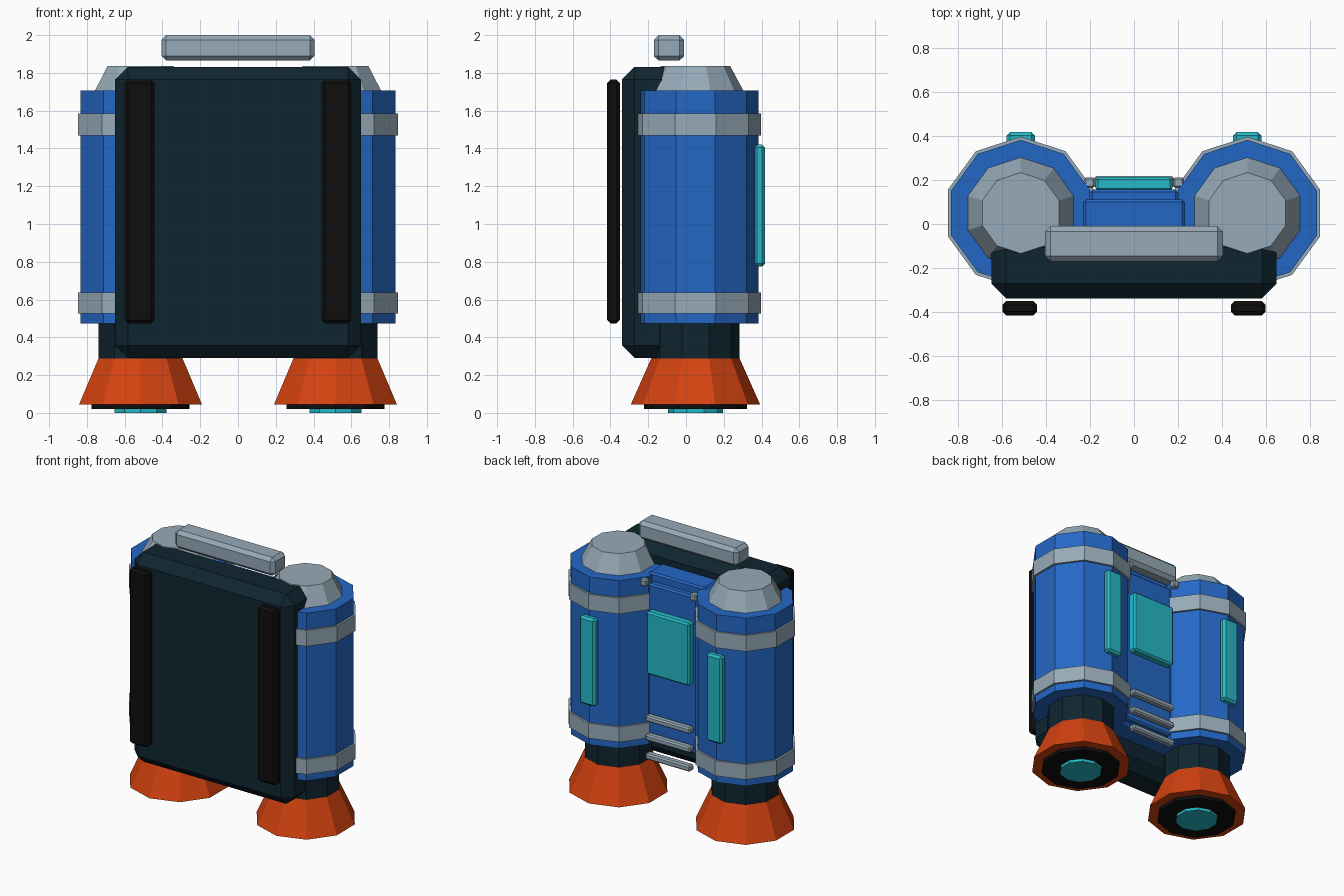
import bpy, bmesh, math

if "Cube" in bpy.data.objects:
    bpy.data.objects.remove(bpy.data.objects["Cube"])


def lin(c):
    c /= 255
    return c / 12.92 if c <= 0.04045 else ((c + 0.055) / 1.055) ** 2.4


def material(name, r, g, b):
    m = bpy.data.materials.new(name)
    m.diffuse_color = (lin(r), lin(g), lin(b), 1)
    m.use_nodes = True
    m.node_tree.nodes["Principled BSDF"].inputs["Base Color"].default_value = m.diffuse_color
    return m


BLUE = material("blue", 36, 103, 196)
GREY = material("grey", 150, 170, 184)
NAVY = material("dark navy", 15, 37, 48)
BLACK = material("black", 14, 14, 14)
ORANGE = material("orange", 212, 66, 16)
CYAN = material("cyan", 38, 186, 200)


def finish(bm, name, mat):
    bmesh.ops.recalc_face_normals(bm, faces=bm.faces[:])
    me = bpy.data.meshes.new(name)
    bm.to_mesh(me)
    bm.free()
    me.materials.append(mat)
    ob = bpy.data.objects.new(name, me)
    bpy.context.collection.objects.link(ob)
    return ob


def box(name, mat, x, y, z, bevel=0.0):
    """Box from (min, max) ranges with a single-segment chamfer."""
    bm = bmesh.new()
    bmesh.ops.create_cube(bm, size=1)
    for v in bm.verts:
        for i, (lo, hi) in enumerate((x, y, z)):
            v.co[i] = lo if v.co[i] < 0 else hi
    if bevel:
        bmesh.ops.bevel(bm, geom=bm.edges[:], offset=bevel, segments=1,
                        affect='EDGES', profile=0.5)
    return finish(bm, name, mat)


def frustum(name, mat, cx, z0, z1, r0, r1, cy=0.05, sides=10):
    """Ten-sided tapered prism with a corner pointing to the back."""
    bm = bmesh.new()
    rings = []
    for z, r in ((z0, r0), (z1, r1)):
        rings.append([bm.verts.new((cx + r * math.sin(math.tau * i / sides),
                                    cy + r * math.cos(math.tau * i / sides), z))
                      for i in range(sides)])
    for i in range(sides):
        j = (i + 1) % sides
        bm.faces.new((rings[0][i], rings[0][j], rings[1][j], rings[1][i]))
    bm.faces.new(rings[0])
    bm.faces.new(rings[1])
    return finish(bm, name, mat)


# Back plate and carrying handle
box("back_plate", NAVY, (-0.65, 0.65), (-0.34, -0.04), (0.29, 1.832), 0.068)
box("handle", GREY, (-0.405, 0.405), (-0.17, -0.01), (1.865, 2.0), 0.025)

# Tanks, thrusters and straps on both sides
for side, s in (("left", -1), ("right", 1)):
    cx = 0.516 * s
    frustum(side + "_tank", BLUE, cx, 0.474, 1.707, 0.333, 0.333)
    frustum(side + "_tank_cap", GREY, cx, 1.707, 1.836, 0.253, 0.184)
    frustum(side + "_lower_band", GREY, cx, 0.527, 0.638, 0.348, 0.348)
    frustum(side + "_upper_band", GREY, cx, 1.469, 1.586, 0.348, 0.348)
    frustum(side + "_neck", NAVY, cx, 0.285, 0.474, 0.233, 0.233)
    frustum(side + "_nozzle", ORANGE, cx, 0.045, 0.288, 0.342, 0.234)
    frustum(side + "_nozzle_plug", BLACK, cx, 0.02, 0.045, 0.272, 0.272)
    frustum(side + "_thruster_glow", CYAN, cx, 0.0, 0.02, 0.145, 0.145)
    box(side + "_tank_light", CYAN, (cx - 0.064, cx + 0.064), (0.362, 0.418),
        (0.775, 1.42), 0.015)
    sx = 0.521 * s
    box(side + "_strap", BLACK, (sx - 0.079, sx + 0.079), (-0.417, -0.35),
        (0.474, 1.765), 0.018)
    kx = 0.203 * s
    box(side + "_clip", GREY, (kx - 0.024, kx + 0.024), (0.165, 0.212),
        (1.655, 1.705), 0.008)

# Centre housing with screen and vent bars
box("centre_housing", BLUE, (-0.23, 0.23), (-0.1, 0.112), (0.474, 1.72), 0.012)
box("centre_panel", BLUE, (-0.2, 0.2), (0.0, 0.157), (0.5, 1.66), 0.012)
box("centre_screen", CYAN, (-0.175, 0.175), (0.15, 0.215), (1.02, 1.48), 0.012)
for i in range(3):
    z = 0.415 + 0.139 * i
    box("vent_bar_%d" % (i + 1), GREY, (-0.182, 0.182), (0.165, 0.218),
        (z - 0.022, z + 0.022), 0.01)
